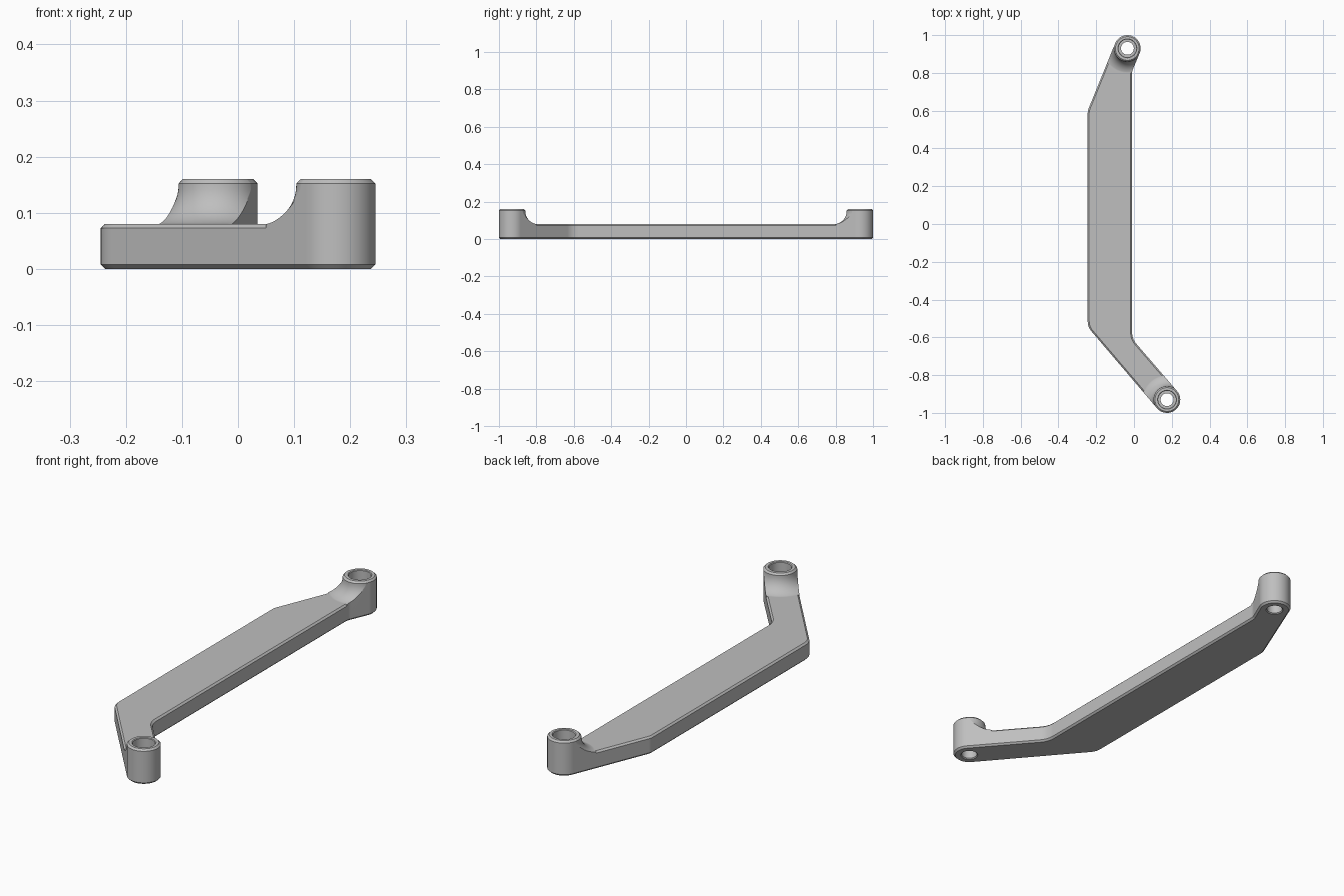
import bpy, bmesh
from math import sin, cos, pi, radians
from mathutils import Vector

cube = bpy.data.objects.get("Cube")
if cube:
    bpy.data.objects.remove(cube, do_unlink=True)

R, PLATE, TOP, CH = 0.07, 0.08, 0.16, 0.008
FRONT, BACK = Vector((0.175, -0.93)), Vector((-0.035, 0.93))

grey = bpy.data.materials.new("plain grey")
colour = (0.52, 0.52, 0.52, 1)
grey.use_nodes = True
grey.diffuse_color = colour
grey.node_tree.nodes["Principled BSDF"].inputs["Base Color"].default_value = colour


def arc(centre, start, steps=32):
    """Half circle round a boss, counter-clockwise from a start angle."""
    angles = [radians(start) + pi * i / steps for i in range(steps + 1)]
    return [centre + R * Vector((cos(a), sin(a))) for a in angles]


def rounded(before, corner, after, size, steps=8):
    """Soft corner between two straight edges."""
    p, c, n = Vector(before), Vector(corner), Vector(after)
    a, b = c + (p - c).normalized() * size, c + (n - c).normalized() * size
    ts = [i / steps for i in range(steps + 1)]
    return [a * (1 - t) ** 2 + c * 2 * t * (1 - t) + b * t * t for t in ts]


def offset(points, dist):
    """Move a closed outline outwards by dist."""
    out = []
    for i, p in enumerate(points):
        d1 = (p - points[i - 1]).normalized()
        d2 = (points[(i + 1) % len(points)] - p).normalized()
        n1, n2 = Vector((d1.y, -d1.x)), Vector((d2.y, -d2.x))
        out.append(p + (n1 + n2) * dist / (1 + n1.dot(n2)))
    return out


def loft(name, rings):
    """Solid from stacked (outline, height) rings."""
    bm = bmesh.new()
    loops = [[bm.verts.new((p.x, p.y, z)) for p in pts] for pts, z in rings]
    for low, high in zip(loops, loops[1:]):
        for i in range(len(low)):
            bm.faces.new((low[i - 1], low[i], high[i], high[i - 1]))
    bm.faces.new(loops[0][::-1])
    bm.faces.new(loops[-1])
    bmesh.ops.recalc_face_normals(bm, faces=bm.faces)
    mesh = bpy.data.meshes.new(name)
    bm.to_mesh(mesh)
    bm.free()
    mesh.materials.append(grey)
    ob = bpy.data.objects.new(name, mesh)
    bpy.context.collection.objects.link(ob)
    return ob


def turned(name, centre, profile, steps=64):
    """Solid of revolution from (radius, height) pairs."""
    dirs = [Vector((cos(2 * pi * (i + 0.5) / steps), sin(2 * pi * (i + 0.5) / steps)))
            for i in range(steps)]
    return loft(name, [([centre + d * r for d in dirs], z) for r, z in profile])


def activate(ob):
    bpy.ops.object.select_all(action="DESELECT")
    ob.select_set(True)
    bpy.context.view_layer.objects.active = ob


def combine(ob, tool, operation):
    activate(ob)
    mod = ob.modifiers.new("cut", "BOOLEAN")
    mod.operation, mod.object, mod.solver = operation, tool, "EXACT"
    bpy.ops.object.modifier_apply(modifier=mod.name)
    bpy.data.objects.remove(tool, do_unlink=True)


# Plan outline: bent plate ending in two rounded bosses
front_arc, back_arc = arc(FRONT, 220.25), arc(BACK, -22.2)
inner, outer = (-0.01, -0.608), (-0.245, -0.545)
inner_back, outer_back = (-0.01, 0.81), (-0.245, 0.6)
outline = (front_arc
           + rounded(front_arc[-1], inner, inner_back, 0.035)
           + rounded(inner, inner_back, back_arc[0], 0.012, 4)
           + back_arc
           + rounded(back_arc[-1], outer_back, outer, 0.012, 4)
           + rounded(outer_back, outer, front_arc[0], 0.03))

# Full height bracket with chamfered rims
bracket = loft("bracket", [(offset(outline, -CH), 0), (outline, CH),
                           (outline, TOP - CH), (offset(outline, -CH), TOP)])

# Envelope: chamfered plate plus flared bosses
envelope = loft("envelope", [(offset(outline, 0.0006), -0.1),
                             (offset(outline, 0.0006), PLATE - CH),
                             (offset(outline, -CH), PLATE)])
fillet = 0.07
for centre in (FRONT, BACK):
    curve = []
    for i in range(13):
        a = radians(82) * (1 - i / 12)
        curve.append((R + 0.0012 + fillet * (1 - cos(a)), 
                      PLATE - 0.001 + fillet * (1 - sin(a))))
    profile = [(curve[0][0], 0.04)] + curve + [(R + 0.0012, TOP - CH),
                                               (R - CH + 0.0012, TOP + 0.0004)]
    combine(envelope, turned("flare", centre, profile), "UNION")
combine(bracket, envelope, "INTERSECT")

# Stepped screw holes
for centre in (FRONT, BACK):
    steps = [(0.038, -0.05), (0.038, 0.0), (0.034, 0.004), (0.034, 0.05),
             (0.047, 0.0502), (0.047, TOP - 0.003), (0.05, TOP), (0.05, TOP + 0.05)]
    combine(bracket, turned("screw_hole", centre, steps), "DIFFERENCE")

activate(bracket)
bpy.ops.object.shade_smooth_by_angle(angle=radians(28))
weighted = bracket.modifiers.new("even shading", "WEIGHTED_NORMAL")
weighted.keep_sharp = True
